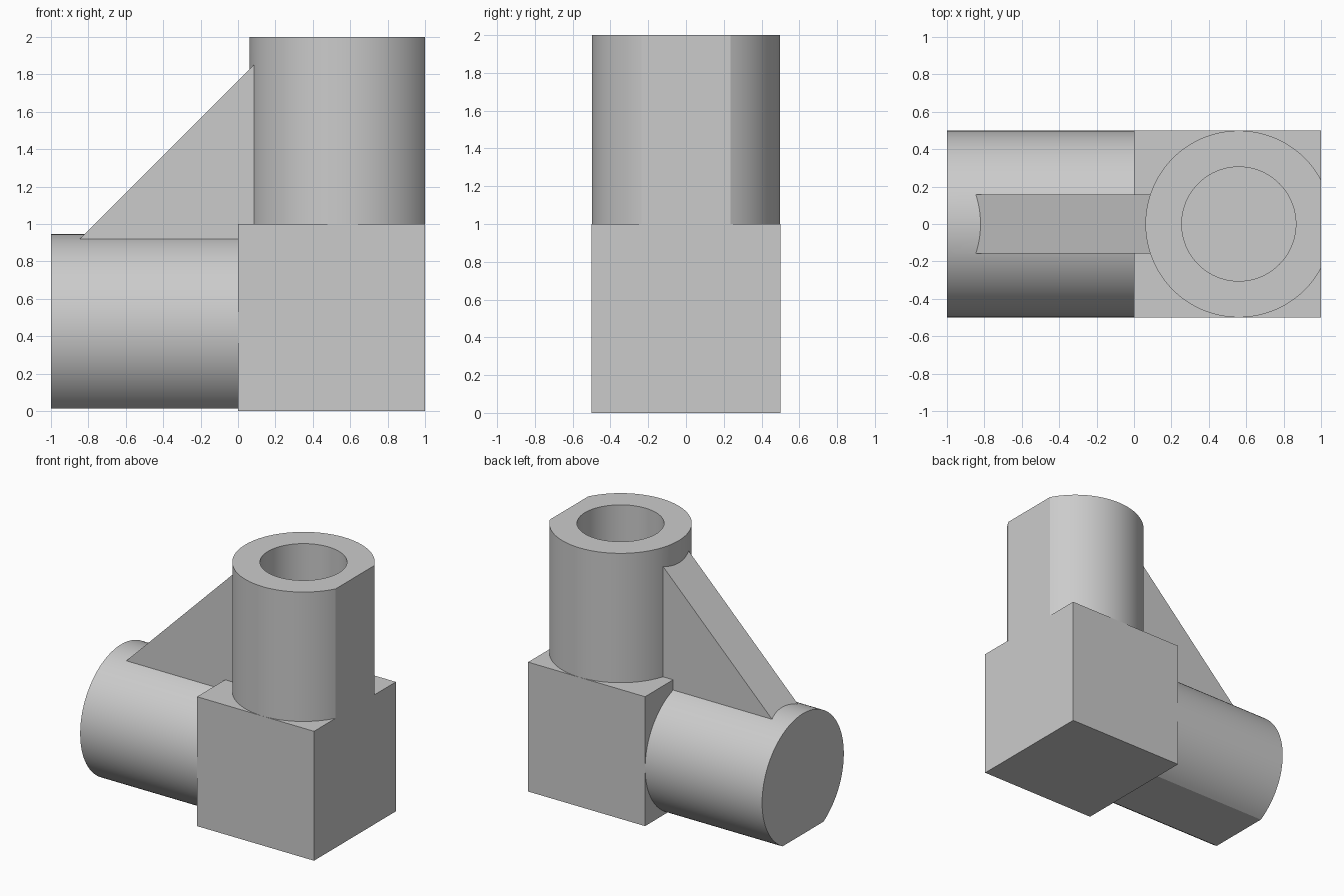
import bpy, bmesh, math
from mathutils import Matrix, Vector

if "Cube" in bpy.data.objects:
    bpy.data.objects.remove(bpy.data.objects["Cube"])

grey = bpy.data.materials.new("plain grey")
grey.use_nodes = True
grey.diffuse_color = (0.6, 0.6, 0.6, 1)
grey.node_tree.nodes["Principled BSDF"].inputs["Base Color"].default_value = (0.6, 0.6, 0.6, 1)

RADIUS, BORE, AXIS_X, AXIS_Z = 0.499, 0.305, 0.56, 0.447
OVERLAP = 0.1      # how far the pipes reach into the block


def prism(name, profile, sweep, matrix=Matrix()):
    """Extrude a closed profile of 3D points along a vector."""
    bm = bmesh.new()
    base = bm.faces.new([bm.verts.new(p) for p in profile])
    grown = bmesh.ops.extrude_face_region(bm, geom=[base], use_keep_orig=True)
    bmesh.ops.translate(bm, vec=sweep, verts=[v for v in grown["geom"] if isinstance(v, bmesh.types.BMVert)])
    bm.transform(matrix)
    bmesh.ops.recalc_face_normals(bm, faces=bm.faces)
    mesh = bpy.data.meshes.new(name)
    bm.to_mesh(mesh)
    bm.free()
    mesh.materials.append(grey)
    ob = bpy.data.objects.new(name, mesh)
    bpy.context.collection.objects.link(ob)
    return ob


def round_profile(radius, flat=None, steps=96):
    """Circle around the origin, cut straight at x = flat if given."""
    start = math.acos(flat / radius) if flat else 0
    count = steps + 1 if flat else steps
    span = 2 * math.pi - 2 * start
    angles = [start + span * i / steps for i in range(count)]
    return [(radius * math.cos(a), radius * math.sin(a), 0) for a in angles]


def combine(body, part, operation):
    """Apply a boolean and discard the tool."""
    mod = body.modifiers.new(part.name, "BOOLEAN")
    mod.operation, mod.object, mod.solver = operation, part, "EXACT"
    bpy.context.view_layer.update()
    graph = bpy.context.evaluated_depsgraph_get()
    mesh = bpy.data.meshes.new_from_object(body.evaluated_get(graph))
    body.modifiers.clear()
    body.data = mesh
    bpy.data.objects.remove(part)


# Solid corner block
block = prism("corner_fitting", [(0, -0.5, 0), (1, -0.5, 0), (1, 0.5, 0), (0, 0.5, 0)], Vector((0, 0, 1)))

# Pipe frames: local z runs along each pipe, local x towards its flat side
upright = Matrix.Translation((AXIS_X, 0, 0))
sideways = Matrix.Translation((0, 0, AXIS_Z)) @ Matrix(
    ((0, 0, -1, 0), (0, 1, 0, 0), (-1, 0, 0, 0), (0, 0, 0, 1)))

# Upright and side pipes, each with one flattened side
lift = Matrix.Translation((0, 0, 1 - OVERLAP))
combine(block, prism("upright_pipe", round_profile(RADIUS, 1 - AXIS_X),
                     Vector((0, 0, 1 + OVERLAP)), upright @ lift), "UNION")
drop = Matrix.Translation((0, 0, -OVERLAP))
combine(block, prism("side_pipe", round_profile(RADIUS, AXIS_Z - 0.015),
                     Vector((0, 0, 1 + OVERLAP)), sideways @ drop), "UNION")

# Sloping rib between the pipes
combine(block, prism("rib", [(-0.866, -0.157, 0.9), (0.12, -0.157, 0.9), (0.12, -0.157, 1.886)],
                     Vector((0, 0.314, 0))), "UNION")

# Bores that meet inside the block
combine(block, prism("upright_bore", round_profile(BORE), Vector((0, 0, 2)),
                     upright @ Matrix.Translation((0, 0, AXIS_Z))), "DIFFERENCE")
combine(block, prism("side_bore", round_profile(BORE), Vector((0, 0, 2)),
                     sideways @ Matrix.Translation((0, 0, -AXIS_X))), "DIFFERENCE")

# Smooth pipes with crisp edges
bpy.ops.object.select_all(action="DESELECT")
block.select_set(True)
bpy.context.view_layer.objects.active = block
bpy.ops.object.shade_smooth_by_angle(angle=math.radians(25))
